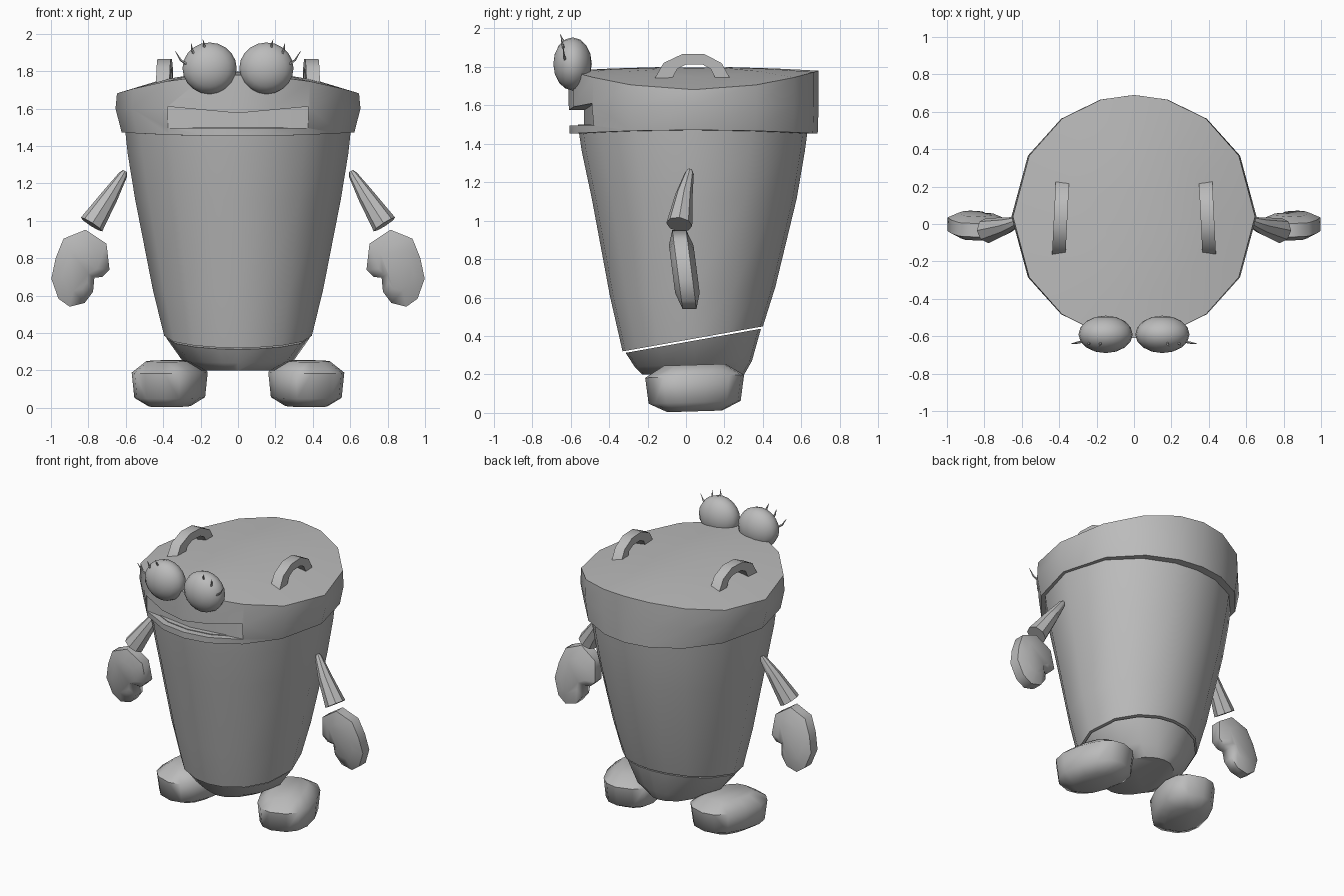
import bpy, bmesh, math
from mathutils import Vector

if "Cube" in bpy.data.objects:
    bpy.data.objects.remove(bpy.data.objects["Cube"])

grey = bpy.data.materials.new("plain_grey")
grey.diffuse_color = (0.5, 0.5, 0.5, 1)
grey.use_nodes = True
grey.node_tree.nodes["Principled BSDF"].inputs["Base Color"].default_value = grey.diffuse_color


def finish(obj, angle=40):
    """Assign the colour and smooth the soft edges."""
    if not obj.data.materials:
        obj.data.materials.append(grey)
    bpy.ops.object.select_all(action='DESELECT')
    obj.select_set(True)
    bpy.context.view_layer.objects.active = obj
    bpy.ops.object.shade_smooth_by_angle(angle=math.radians(angle))


def loft(name, rings, angle=40):
    """Skin a stack of equal-length closed rings and cap both ends."""
    bm = bmesh.new()
    loops = [[bm.verts.new(p) for p in ring] for ring in rings]
    n = len(loops[0])
    for a, b in zip(loops, loops[1:]):
        for i in range(n):
            j = (i + 1) % n
            bm.faces.new((a[i], a[j], b[j], b[i]))
    bm.faces.new(loops[0])
    bm.faces.new(loops[-1])
    bmesh.ops.recalc_face_normals(bm, faces=bm.faces)
    mesh = bpy.data.meshes.new(name)
    bm.to_mesh(mesh)
    bm.free()
    obj = bpy.data.objects.new(name, mesh)
    bpy.context.collection.objects.link(obj)
    finish(obj, angle)
    return obj


def tube(name, path, radii, sides):
    """Round tapered tube along a path."""
    pts = [Vector(p) for p in path]
    rings = []
    for i, p in enumerate(pts):
        d = (pts[min(i + 1, len(pts) - 1)] - pts[max(i - 1, 0)]).normalized()
        u = d.cross(Vector((0, 1, 0))).normalized()
        v = d.cross(u)
        rings.append([p + radii[i] * (u * math.cos(t) + v * math.sin(t))
                      for t in (math.tau * k / sides for k in range(sides))])
    return loft(name, rings)


# Sixteen-sided plan shared by the bin and its lid
QUARTER = (0, 30, 53.5, 74)
ANGLES = [math.radians(a) for a in
          [*QUARTER, 90, *[180 - a for a in QUARTER[:0:-1]],
           *[180 + a for a in QUARTER], 270, *[360 - a for a in QUARTER[:0:-1]]]]


def oval(rx, ry, cy, height):
    """Ring whose height is a function of x and of y from the centre."""
    return [(rx * math.cos(t), cy + ry * math.sin(t),
             height(rx * math.cos(t), ry * math.sin(t))) for t in ANGLES]


def tilted(z, slope):
    return lambda x, y: z + slope * y


# Bin body with a slanted lower edge, and the foot section below it
loft("bin_body", [oval(rx, ry, cy, tilted(z, s)) for rx, ry, cy, z, s in (
    (.395, .365, .035, .385, .178), (.455, .43, .035, .63, .06),
    (.55, .533, .043, 1.115, 0), (.59, .58, .038, 1.36, 0),
    (.605, .60, .037, 1.50, 0))])
loft("bin_base", [oval(rx, ry, .038, tilted(z, s)) for rx, ry, z, s in (
    (.20, .265, .20, 0), (.30, .305, .255, .05), (.385, .352, .375, .178))])


# Lid: saddle-shaped rim and softly domed top
def lid_bottom(x, y):
    return 1.452 + .022 * (x / .65) ** 2


def lid_top(x, y):
    return 1.80 - .12 * (x / .65) ** 2 - .02 * (y / .65) ** 2


lid = loft("lid", [
    oval(.56, .57, .04, lid_bottom), oval(.622, .645, .04, lid_bottom),
    oval(.655, .65, .04, lambda x, y: 1.60), oval(.647, .65, .04, lid_top),
    oval(.42, .42, .04, lid_top), oval(.18, .18, .04, lid_top)])

# Mouth slot cut into the lid front
plan = [(-.375, -.8), (0, -.8), (.375, -.8), (.375, -.475), (0, -.53), (-.375, -.475)]
cutter = loft("mouth_cutter", [
    [(x, y, 1.495) for x, y in plan],
    [(x, y, 1.575 + .035 * abs(x) / .375) for x, y in plan]])
cutter.hide_render = True
mod = lid.modifiers.new("mouth", 'BOOLEAN')
mod.object = cutter
mod.operation = 'DIFFERENCE'
mod.solver = 'EXACT'
bpy.context.view_layer.objects.active = lid
bpy.ops.object.modifier_apply(modifier="mouth")
bpy.data.objects.remove(cutter)
finish(lid)

# Arch handle section: outer and inner (y, z) pairs
ARCH = [((-.165, 1.735), (-.075, 1.735)), ((-.117, 1.82), (-.045, 1.79)),
        ((-.02, 1.866), (0, 1.812)), ((.095, 1.866), (.085, 1.812)),
        ((.185, 1.82), (.128, 1.79)), ((.232, 1.735), (.155, 1.735))]

# Mitten outline in x, z
MITTEN = [(.815, .952), (.933, .904), (.975, .80), (.998, .69), (.96, .583), (.90, .54),
          (.82, .56), (.775, .62), (.768, .695), (.725, .70), (.687, .738), (.703, .877)]

LASHES = [[(.178, -.625, 1.91), (.18, -.642, 1.94), (.188, -.655, 1.97)],
          [(.23, -.63, 1.875), (.245, -.642, 1.915), (.25, -.65, 1.948)],
          [(.255, -.625, 1.825), (.305, -.635, 1.858), (.336, -.64, 1.908)]]

for side, s in (("left", -1), ("right", 1)):
    # Handle on the lid
    rings = []
    for outer, inner in ARCH:
        ring = []
        for (y, z), w in ((outer, -.036), (outer, .036), (inner, .036), (inner, -.036)):
            ring.append((s * (.392 - .05 * (y - .04) + w), y, z))
        rings.append(ring)
    loft(side + "_handle", rings)

    # Eye with three lashes
    bpy.ops.mesh.primitive_uv_sphere_add(segments=20, ring_count=8, radius=1,
                                         location=(s * .152, -.59, 1.815),
                                         rotation=(math.pi / 2, 0, 0))
    eye = bpy.context.object
    eye.name = side + "_eye"
    eye.scale = (.145, .138, .10)
    finish(eye, 60)
    for i, path in enumerate(LASHES):
        tube(f"{side}_eyelash_{i + 1}", [(s * x, y, z) for x, y, z in path],
             (.008, .006, .001), 5)

    # Tapered arm
    tube(side + "_arm", [(s * .605, .02, 1.265), (s * .615, .017, 1.245),
                         (s * .683, -.01, 1.135), (s * .783, -.035, .98)],
         (.012, .024, .045, .068), 8)

    # Mitten hand
    rings = []
    for depth, k in ((-.064, .6), (-.036, 1), (.036, 1), (.064, .6)):
        ring = []
        for x, z in MITTEN:
            hx, hz = .85 + (x - .85) * k, .75 + (z - .75) * k
            ring.append((s * hx, depth - .035 + (.95 - hz) * .13, hz))
        rings.append(ring)
    loft(side + "_hand", rings, 60)

    # Rounded foot, toes turned outwards
    turn = math.radians(18.6)
    rings = []
    for z, k in ((.008, .55), (.055, .93), (.19, 1), (.25, .62)):
        ring = []
        for i in range(14):
            t = math.tau * i / 14
            c, d = math.cos(t), math.sin(t)
            u = math.copysign(abs(c) ** .8, c) * .185 * k
            v = math.copysign(abs(d) ** .8, d) * .258 * k
            x = u * math.cos(turn) - v * math.sin(turn)
            y = u * math.sin(turn) + v * math.cos(turn)
            ring.append((s * (.365 + x), .045 + y, z + .03 * y))
        rings.append(ring)
    loft(side + "_foot", rings, 60)
